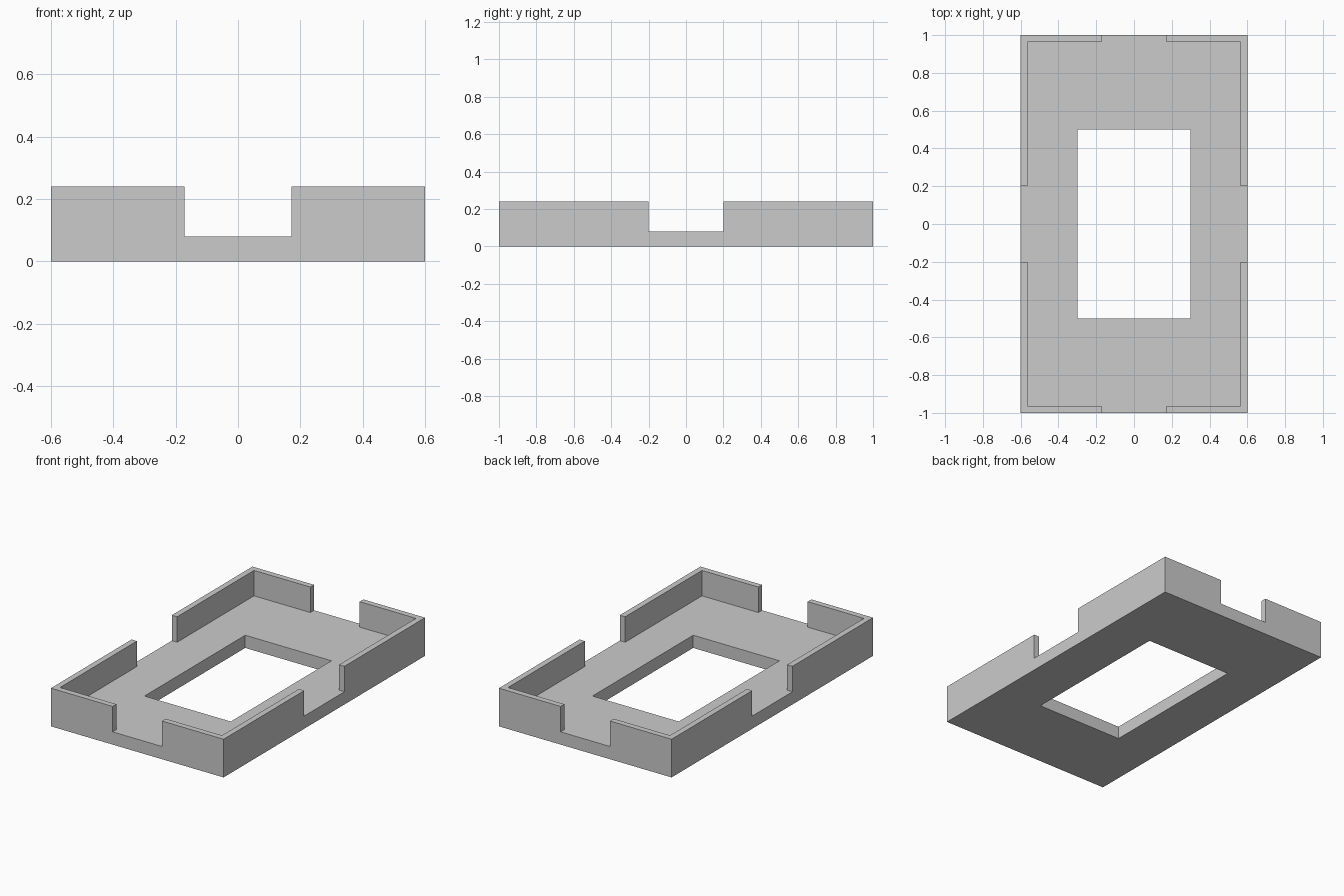
import bpy, bmesh

if "Cube" in bpy.data.objects:
    bpy.data.objects.remove(bpy.data.objects["Cube"])

W, D, H = 0.6, 1.0, 0.24      # half width, half depth, height
FLOOR, T = 0.08, 0.037        # floor thickness, wall thickness
GAP_X, GAP_Y = 0.1715, 0.2    # half widths of the wall openings


def prism(name, outline, z0, z1):
    """Closed solid extruded upward from a counter-clockwise outline."""
    bm = bmesh.new()
    face = bm.faces.new([bm.verts.new((x, y, z0)) for x, y in outline])
    ext = bmesh.ops.extrude_face_region(bm, geom=[face], use_keep_orig=True)
    verts = [v for v in ext["geom"] if isinstance(v, bmesh.types.BMVert)]
    bmesh.ops.translate(bm, verts=verts, vec=(0, 0, z1 - z0))
    bmesh.ops.recalc_face_normals(bm, faces=bm.faces)
    mesh = bpy.data.meshes.new(name)
    bm.to_mesh(mesh)
    bm.free()
    obj = bpy.data.objects.new(name, mesh)
    bpy.context.collection.objects.link(obj)
    return obj


def mirrored(quarter):
    """Mirror a first-quadrant path about both axes into a full outline."""
    right = quarter + [(x, -y) for x, y in reversed(quarter)]
    return right + [(-x, y) for x, y in reversed(right)]


# Solid tray block
tray = prism("tray", mirrored([(W, D)]), 0, H)

# Pocket inside the walls, with arms that open a gap in each wall
pocket = prism("pocket_cutter", mirrored([
    (GAP_X, D + 0.1), (GAP_X, D - T), (W - T, D - T),
    (W - T, GAP_Y), (W + 0.1, GAP_Y)]), FLOOR, H + 0.1)

# Rectangular window through the floor
window = prism("window_cutter", mirrored([(0.3, 0.5)]), -0.1, H + 0.2)

bpy.context.view_layer.objects.active = tray
for cutter in (pocket, window):
    cutter.hide_render = True
    mod = tray.modifiers.new(cutter.name, 'BOOLEAN')
    mod.operation = 'DIFFERENCE'
    mod.solver = 'EXACT'
    mod.object = cutter
    bpy.ops.object.modifier_apply(modifier=mod.name)
    bpy.data.objects.remove(cutter)
